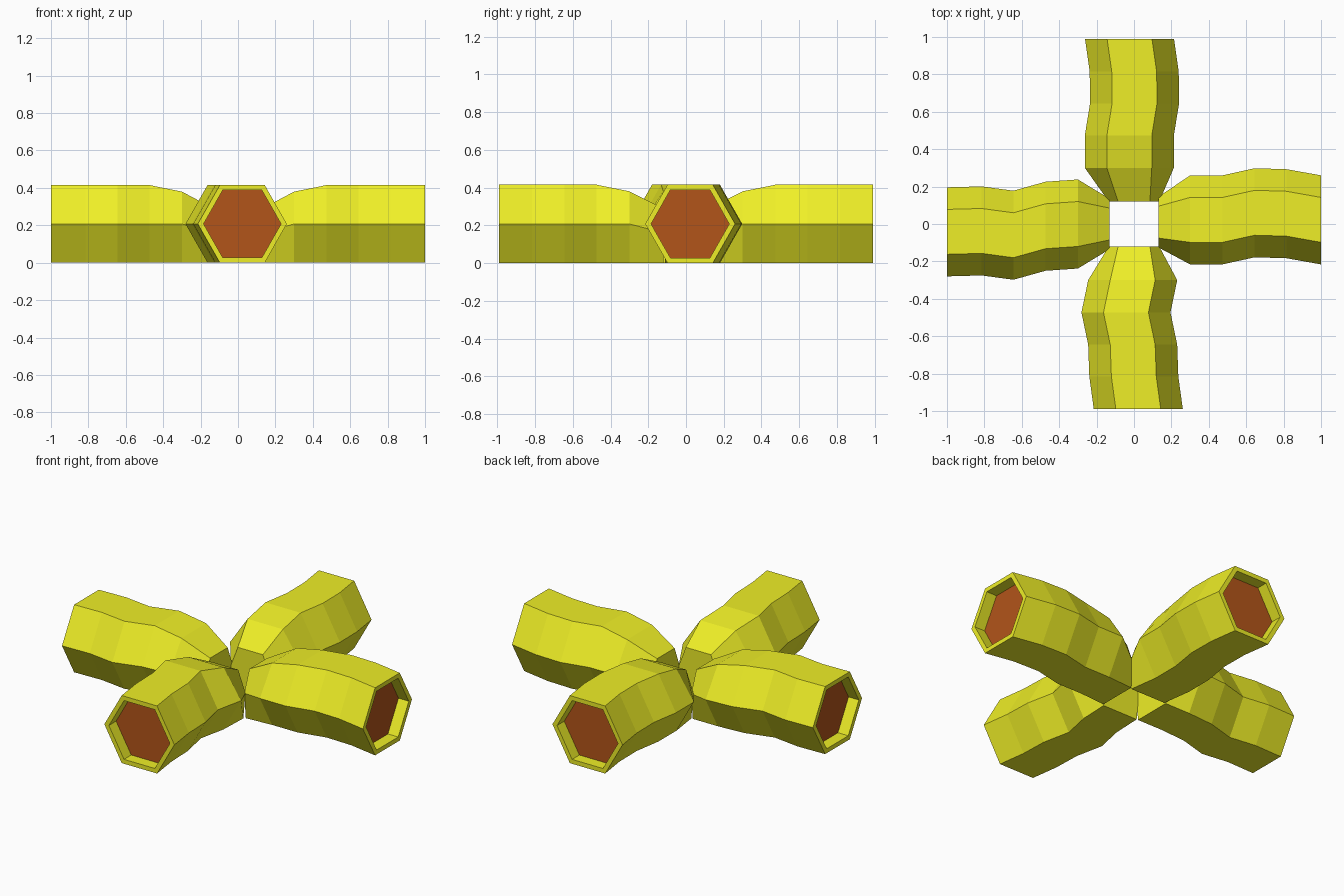
import bpy, bmesh

if "Cube" in bpy.data.objects:
    bpy.data.objects.remove(bpy.data.objects["Cube"])

H = 0.415        # tube height
HALF = 0.238     # half width across hexagon points
DEPTH = 0.07     # recess of the end plates


def material(name, colour):
    m = bpy.data.materials.new(name)
    m.diffuse_color = colour
    m.use_nodes = True
    m.node_tree.nodes["Principled BSDF"].inputs["Base Color"].default_value = m.diffuse_color
    return m


yellow = material("yellow", (0.86, 0.86, 0.02, 1))
brown = material("brown", (0.45, 0.09, 0.01, 1))


def hexagon(c, top, mid, bottom, h, mid_z):
    """Cross-section as (sideways, z) pairs."""
    return [(c - bottom, 0), (c + bottom, 0), (c + mid, mid_z),
            (c + top, h), (c - top, h), (c - mid, mid_z)]


def lip(c, scale=0.87):
    return [(c + (s - c) * scale, H / 2 + (z - H / 2) * scale)
            for s, z in hexagon(c, 0.12, HALF, 0.12, H, H / 2)]


def make_object(name, bm, mat):
    bmesh.ops.recalc_face_normals(bm, faces=bm.faces)
    me = bpy.data.meshes.new(name)
    bm.to_mesh(me)
    bm.free()
    me.materials.append(mat)
    ob = bpy.data.objects.new(name, me)
    bpy.context.collection.objects.link(ob)


def build_arm(name, axis, sign, start, end, offsets):
    def ring(bm, d, section):
        return [bm.verts.new((sign * d, s, z) if axis == 'x' else (s, sign * d, z))
                for s, z in section]

    # wobbling tube, pinched towards the middle, with a recessed mouth
    bm = bmesh.new()
    rings = [ring(bm, start, hexagon(0.01 * (axis == 'x' and sign > 0), 0.085, 0.135, 0.12, 0.29, 0.16))]
    stations = (0.30, 0.473, 0.645, 0.815, end)
    for i, (d, c) in enumerate(zip(stations, offsets)):
        rings.append(ring(bm, d, hexagon(c, 0.12, HALF, 0.12, 0.38 if i == 0 else H, H / 2)))
    c = offsets[-1]
    rings.append(ring(bm, end, lip(c)))
    rings.append(ring(bm, end - DEPTH, lip(c)))
    for a, b in zip(rings, rings[1:]):
        for i in range(6):
            j = (i + 1) % 6
            bm.faces.new((a[i], a[j], b[j], b[i]))
    bm.faces.new(rings[0])
    plate_face = bm.faces.new(rings[-1])
    bmesh.ops.recalc_face_normals(bm, faces=bm.faces)
    bmesh.ops.delete(bm, geom=[plate_face], context='FACES_ONLY')
    me = bpy.data.meshes.new(name + "_tube")
    bm.to_mesh(me)
    bm.free()
    me.materials.append(yellow)
    bpy.context.collection.objects.link(bpy.data.objects.new(name + "_tube", me))

    # end plate inside the mouth
    bm = bmesh.new()
    front = ring(bm, end - DEPTH, lip(c))
    back = ring(bm, end - DEPTH - 0.01, lip(c))
    bm.faces.new(front)
    bm.faces.new(back)
    for i in range(6):
        j = (i + 1) % 6
        bm.faces.new((front[i], front[j], back[j], back[i]))
    make_object(name + "_end_plate", bm, brown)


# sideways offsets run from the centre outwards
build_arm("right", 'x', 1, 0.13, 1.0, (0.022, 0.022, 0.06, 0.055, 0.022))
build_arm("left", 'x', -1, 0.13, 1.0, (0.0, -0.012, -0.06, -0.037, -0.042))
build_arm("back", 'y', 1, 0.12, 0.99, (-0.025, -0.025, 0.003, 0.001, -0.024))
build_arm("front", 'y', -1, 0.12, 0.99, (-0.007, -0.043, -0.007, -0.001, 0.023))
